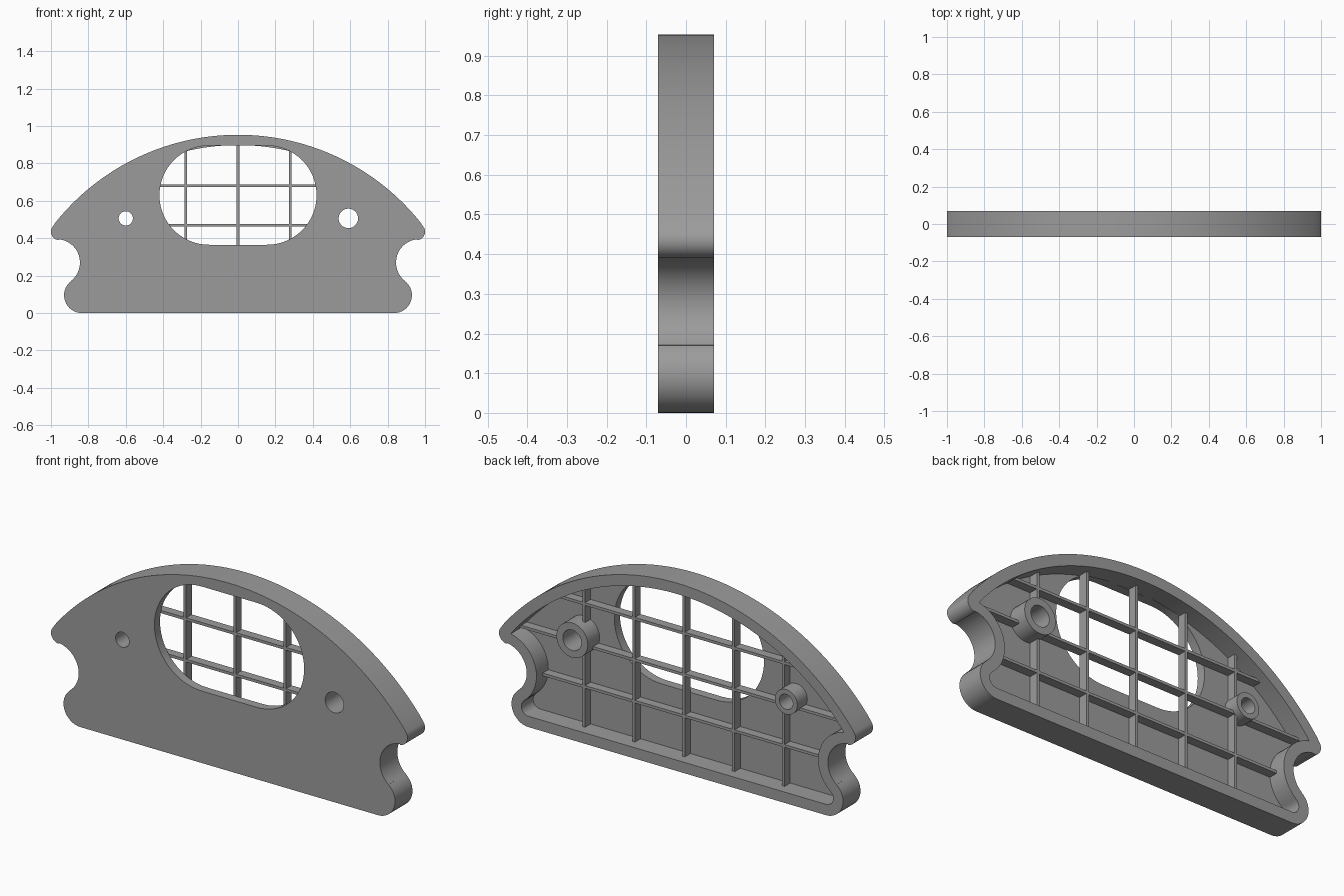
import bpy, bmesh, math

if "Cube" in bpy.data.objects:
    bpy.data.objects.remove(bpy.data.objects["Cube"])

FRONT, BACK, FLOOR = -0.07, 0.07, -0.025   # y of front face, rim and recess floor
RIB_BACK = 0.02
WALL = 0.055

grey = bpy.data.materials.new("mid_grey")
grey.diffuse_color = (0.33, 0.33, 0.33, 1)
grey.use_nodes = True
grey.node_tree.nodes["Principled BSDF"].inputs["Base Color"].default_value = grey.diffuse_color


def arc(cx, cz, r, a0, a1, n):
    """Points on an arc in the xz plane, angles in degrees."""
    angles = [math.radians(a0 + (a1 - a0) * i / n) for i in range(n + 1)]
    return [(cx + r * math.cos(a), cz + r * math.sin(a)) for a in angles]


def prism(name, pts, y0, y1):
    """Extrude a closed xz outline from y0 to y1."""
    bm = bmesh.new()
    rings = [[bm.verts.new((x, y, z)) for x, z in pts] for y in (y0, y1)]
    n = len(pts)
    bm.faces.new(rings[0])
    bm.faces.new(rings[1][::-1])
    for i in range(n):
        j = (i + 1) % n
        bm.faces.new((rings[0][i], rings[1][i], rings[1][j], rings[0][j]))
    bmesh.ops.recalc_face_normals(bm, faces=bm.faces)
    mesh = bpy.data.meshes.new(name)
    bm.to_mesh(mesh)
    bm.free()
    mesh.materials.append(grey)
    ob = bpy.data.objects.new(name, mesh)
    bpy.context.collection.objects.link(ob)
    return ob


def cut(ob, cutter):
    """Subtract the cutter from the object and discard it."""
    bpy.context.view_layer.objects.active = ob
    mod = ob.modifiers.new("cut", 'BOOLEAN')
    mod.operation, mod.solver, mod.object = 'DIFFERENCE', 'EXACT', cutter
    bpy.ops.object.modifier_apply(modifier=mod.name)
    bpy.data.objects.remove(cutter)


def smooth(ob):
    bpy.ops.object.select_all(action='DESELECT')
    ob.select_set(True)
    bpy.context.view_layer.objects.active = ob
    bpy.ops.object.shade_smooth_by_angle(angle=math.radians(30))


def mirrored(right):
    return right + [(-x, z) for x, z in reversed(right) if x > 1e-5]


# outer outline: rounded foot, side notch, rounded tip, big top arc
outer = (arc(0.835, 0.095, 0.095, -90, 52.4, 16)
         + arc(0.97, 0.27, 0.125, 232.4, 95, 20)
         + arc(0.955, 0.435, 0.045, -85, 37.6, 12)
         + arc(0, -0.297, 1.25, 37.6, 90, 40)[1:])
# recess outline, offset inward by the wall thickness
inner = (arc(0.835, 0.095, 0.095 - WALL, -90, 52.4, 12)
         + arc(0.97, 0.27, 0.125 + WALL, 232.4, 101.5, 20)
         + arc(0, -0.297, 1.25 - WALL, 38.6, 90, 40)[1:])

# shell with recessed back
body = prism("panel_body", mirrored(outer), FRONT, BACK)
cut(body, prism("recess_cutter", mirrored(inner), FLOOR, 0.2))

# stadium window through the front plate
window = arc(0.155, 0.63, 0.265, -90, 90, 32) + arc(-0.155, 0.63, 0.265, 90, 270, 32)
cut(body, prism("window_cutter", window, -0.2, FLOOR + 0.005))

# screw bosses with through holes: x, z, outer radius, hole radius, back y
BOSSES = {"large_boss": (0.59, 0.506, 0.088, 0.052, BACK),
          "small_boss": (-0.6, 0.506, 0.063, 0.038, 0.055)}


def disc(name, x, z, r, y0, y1):
    return prism(name, arc(x, z, r, 0, 360, 40)[:-1], y0, y1)


for name, (x, z, ro, ri, top) in BOSSES.items():
    cut(body, disc("hole_cutter", x, z, ri, -0.2, 0.2))
    boss = disc(name, x, z, ro, FLOOR - 0.01, top)
    cut(boss, disc("hole_cutter", x, z, ri, -0.2, 0.2))
    smooth(boss)
smooth(body)


# stiffening ribs on a grid, reaching slightly into the wall
def rib(name, x0, x1, z0, z1):
    ob = prism(name, [(x0, z0), (x1, z0), (x1, z1), (x0, z1)], FLOOR, RIB_BACK)
    for x, z, _, ri, _ in BOSSES.values():
        if x0 < x + ri and x1 > x - ri and z0 < z + ri and z1 > z - ri:
            cut(ob, disc("hole_cutter", x, z, ri + 0.01, -0.2, 0.2))


T = 0.007
for i in range(-2, 3):
    x = 0.28 * i
    rib("vertical_rib", x - T, x + T, WALL - 0.01,
        math.sqrt((1.24 - WALL + 0.02) ** 2 - x * x) - 0.297)
for z, half in ((0.26, 0.80), (0.47, 0.92), (0.68, 0.70)):
    rib("horizontal_rib", -half, half, z - T, z + T)
